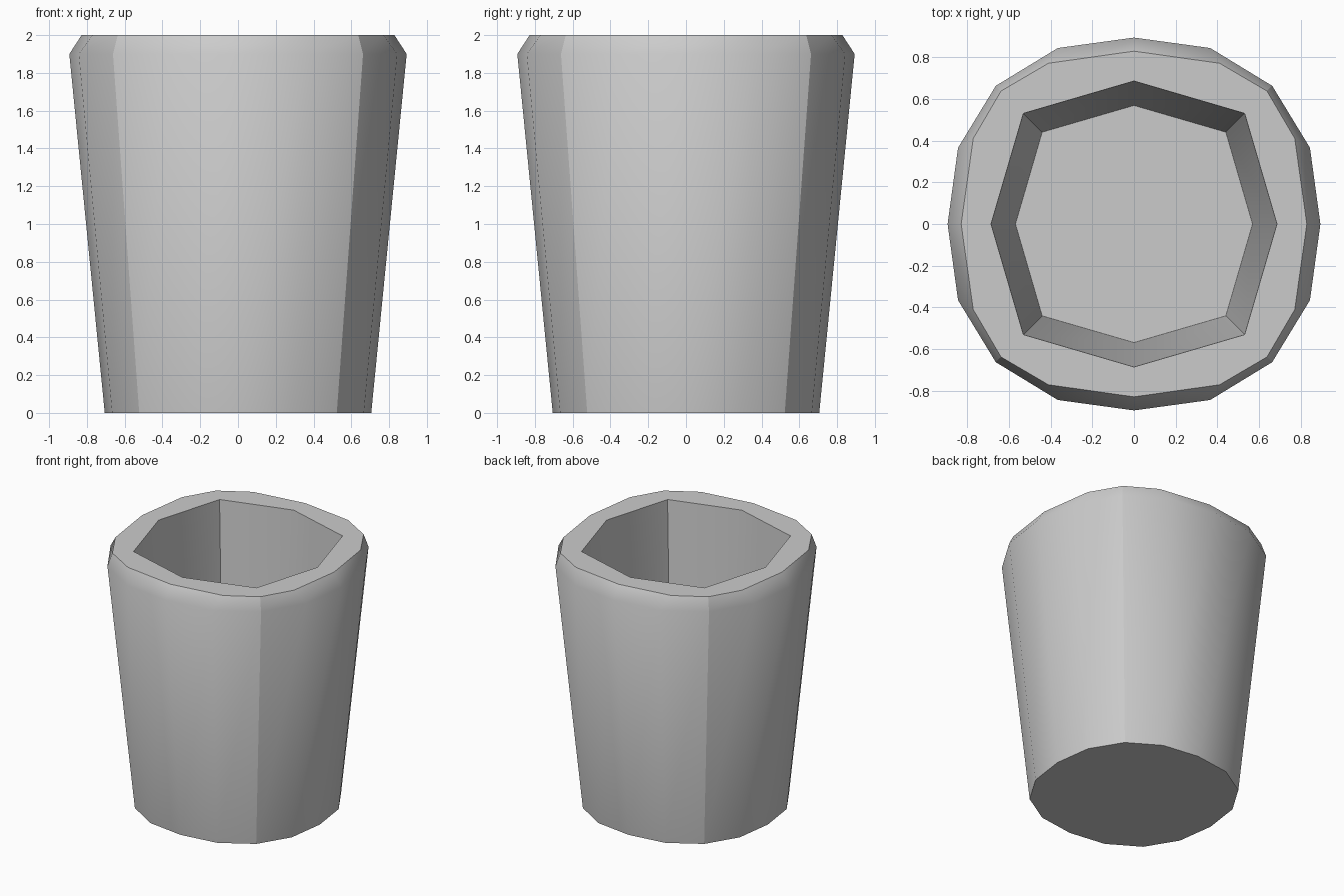
import bpy, bmesh, math

if "Cube" in bpy.data.objects:
    bpy.data.objects.remove(bpy.data.objects["Cube"])

bm = bmesh.new()


def ring(quarter, z):
    """Repeat the points of one quarter turn four times around z."""
    pts = []
    for k in range(4):
        c, s = [(1, 0), (0, 1), (-1, 0), (0, -1)][k]
        pts += [bm.verts.new((c * x - s * y, s * x + c * y, z)) for x, y in quarter]
    return pts


def bridge(a, b):
    n = len(a)
    for i in range(n):
        j = (i + 1) % n
        bm.faces.new((a[i], a[j], b[j], b[i]))


# Outer wall: flat-sided tapered body with a chamfered lip
outer = [(0.893, 0), (0.843, 0.365), (0.662, 0.662), (0.365, 0.843)]
base = ring([(x * 0.79, y * 0.79) for x, y in outer], 0)
shoulder = ring(outer, 1.9)
lip = ring([(0.828, 0), (0.77, 0.41), (0.637, 0.637), (0.41, 0.77)], 2)
bm.faces.new(base[::-1])
bridge(base, shoulder)
bridge(shoulder, lip)

# Tapered eight-sided cavity
mouth = ring([(0.685, 0), (0.53, 0.53)], 2)
floor = ring([(0.568, 0), (0.44, 0.44)], 0.3)
bridge(mouth, floor)
bm.faces.new(floor)

# Flat rim joining the sixteen-sided lip to the eight-sided mouth
for i in range(8):
    a, b, c = (lip[(2 * i + k) % 16] for k in range(3))
    m, n = mouth[i], mouth[(i + 1) % 8]
    bm.faces.new((a, b, m))
    bm.faces.new((b, n, m))
    bm.faces.new((b, c, n))

bmesh.ops.recalc_face_normals(bm, faces=bm.faces)

# Smooth walls, with creases at the caps and along the diagonal corners
for f in bm.faces:
    f.smooth = True
for e in bm.edges:
    v, w = e.verts
    diagonal = all(abs(abs(p.co.x) - abs(p.co.y)) < 0.001 for p in (v, w))
    upright = abs(v.co.z - w.co.z) > 0.05
    if (diagonal and upright) or e.calc_face_angle(0) > math.radians(45):
        e.smooth = False
for loop in (base, lip, mouth, floor):
    for i, v in enumerate(loop):
        e = bm.edges.get((v, loop[(i + 1) % len(loop)]))
        e.smooth = False

mesh = bpy.data.meshes.new("cup")
bm.to_mesh(mesh)
bm.free()
cup = bpy.data.objects.new("cup", mesh)
bpy.context.collection.objects.link(cup)
